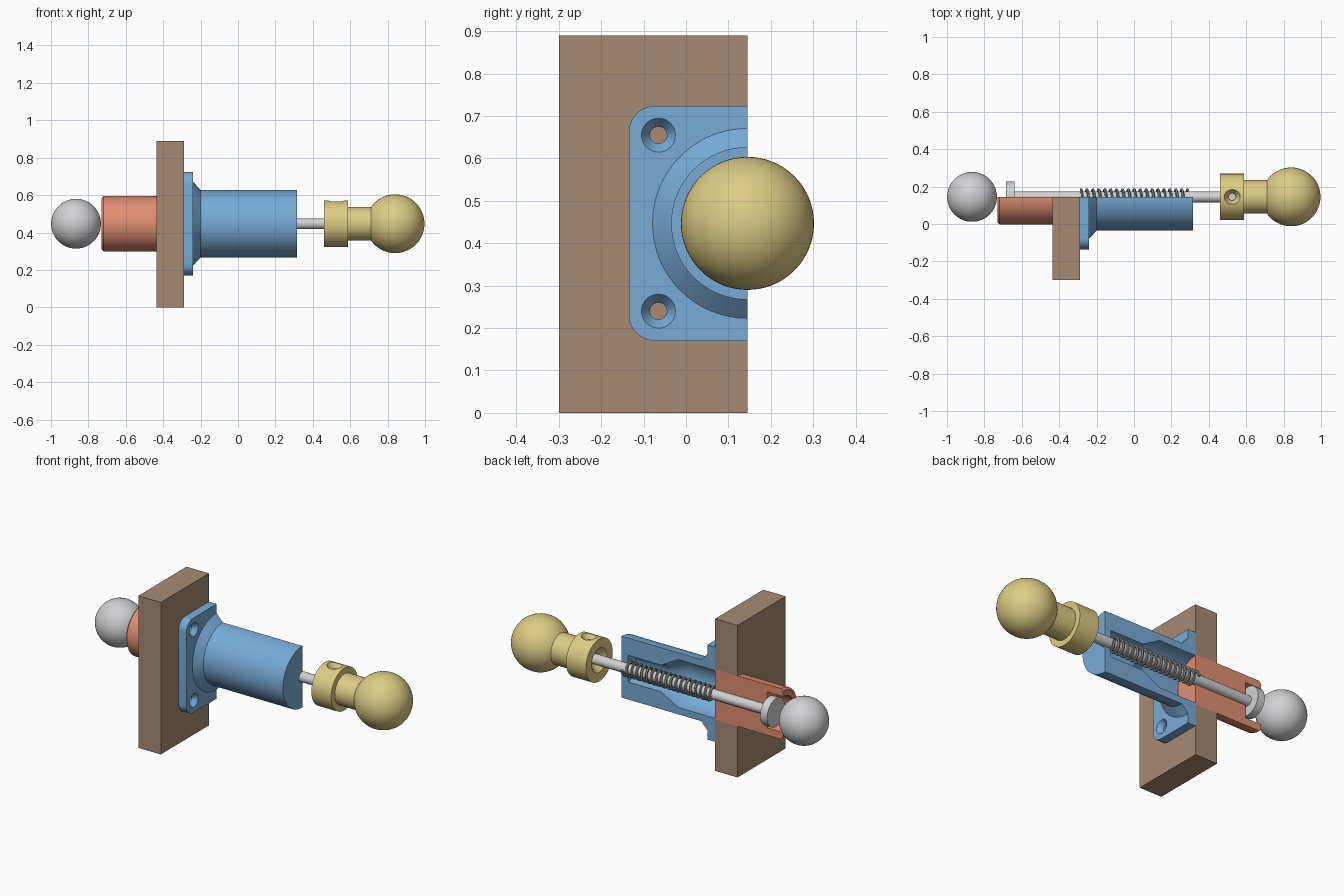
import bpy, bmesh
from math import pi, sin, cos, asin

old = bpy.data.objects.get("Cube")
if old:
    bpy.data.objects.remove(old, do_unlink=True)

CY, CZ = 0.145, 0.447      # shared axis of the turned parts, also the cut plane in y


def material(name, srgb):
    lin = [((c + 0.055) / 1.055) ** 2.4 for c in srgb] + [1]
    m = bpy.data.materials.new(name)
    m.use_nodes = True
    m.diffuse_color = lin
    m.node_tree.nodes["Principled BSDF"].inputs["Base Color"].default_value = lin
    return m


BLUE = material("blue", (0.47, 0.67, 0.84))
BROWN = material("brown", (0.65, 0.54, 0.45))
COPPER = material("copper", (0.88, 0.56, 0.45))
BRASS = material("brass", (0.87, 0.80, 0.52))
STEEL = material("light steel", (0.82, 0.82, 0.83))
DARK = material("spring steel", (0.58, 0.58, 0.59))


def activate(ob):
    bpy.ops.object.select_all(action='DESELECT')
    ob.select_set(True)
    bpy.context.view_layer.objects.active = ob


def smooth(ob):
    activate(ob)
    bpy.ops.object.shade_smooth_by_angle(angle=0.45)


def finish(name, bm, mat):
    bmesh.ops.remove_doubles(bm, verts=bm.verts, dist=1e-5)
    loose = [e for e in bm.edges if not e.link_faces]
    bmesh.ops.delete(bm, geom=loose, context='EDGES')
    bmesh.ops.recalc_face_normals(bm, faces=bm.faces)
    me = bpy.data.meshes.new(name)
    bm.to_mesh(me)
    bm.free()
    me.materials.append(mat)
    ob = bpy.data.objects.new(name, me)
    bpy.context.collection.objects.link(ob)
    smooth(ob)
    return ob


def lathe(name, profile, mat, half=False, cy=CY, cz=CZ, n=64):
    """Turn (x, radius) points about the x axis; half keeps the front side with a cut face."""
    bm = bmesh.new()
    steps = n // 2 if half else n
    rings = []
    for i in range(steps + 1 if half else steps):
        t = 2 * pi * i / n
        rings.append([bm.verts.new((x, cy - r * sin(t), cz + r * cos(t))) for x, r in profile])
    k = len(profile)
    closed = profile[0][1] > 0
    for i in range(steps):
        a, b = rings[i], rings[(i + 1) % len(rings)]
        for j in range(k if closed else k - 1):
            j2 = (j + 1) % k
            bm.faces.new((a[j], a[j2], b[j2], b[j]))
    if half:
        bm.faces.new(rings[0])
        bm.faces.new(rings[-1])
    return finish(name, bm, mat)


def slab(name, outline, x0, x1, mat):
    """Extrude a (y, z) outline along x."""
    bm = bmesh.new()
    face = bm.faces.new([bm.verts.new((x0, y, z)) for y, z in outline])
    ext = bmesh.ops.extrude_face_region(bm, geom=[face], use_keep_orig=True)["geom"]
    bmesh.ops.translate(bm, vec=(x1 - x0, 0, 0),
                        verts=[v for v in ext if isinstance(v, bmesh.types.BMVert)])
    return finish(name, bm, mat)


def arc(cy, cz, r, a0, a1, n):
    return [(cy + r * cos(a0 + (a1 - a0) * i / n), cz + r * sin(a0 + (a1 - a0) * i / n))
            for i in range(n + 1)]


def cut(ob, cutter):
    cutter.hide_render = True
    activate(ob)
    mod = ob.modifiers.new("cut", 'BOOLEAN')
    mod.operation, mod.solver, mod.object = 'DIFFERENCE', 'EXACT', cutter
    bpy.ops.object.modifier_apply(modifier=mod.name)
    bpy.data.objects.remove(cutter, do_unlink=True)
    smooth(ob)


def ball(name, x, r, mat):
    pts = [(x - r * cos(pi * i / 32), r * sin(pi * i / 32)) for i in range(33)]
    pts[0], pts[-1] = (x - r, 0), (x + r, 0)
    return lathe(name, pts, mat)


# Wall panel with a half-round notch for the bushing
notch = arc(CY, CZ, 0.148, pi / 2, 3 * pi / 2, 32)
slab("wall_panel", [(CY, 0.89), *notch, (CY, 0), (-0.3, 0), (-0.3, 0.89)],
     -0.435, -0.29, BROWN)

# Sectioned bushing with a pocket for the stop collar
lathe("bushing", [(-0.73, 0.105), (-0.73, 0.136), (-0.718, 0.148), (-0.29, 0.148),
                  (-0.29, 0.031), (-0.625, 0.031), (-0.625, 0.105)], COPPER, half=True)

# Mounting flange with rounded corners, bore and countersunk holes
c, y0, z0, z1 = 0.062, -0.135, 0.17, 0.724
flange = slab("housing_flange",
              [(CY, z1), *arc(CY, CZ, 0.14, pi / 2, 3 * pi / 2, 32), (CY, z0),
               *arc(y0 + c, z0 + c, c, 3 * pi / 2, pi, 10),
               *arc(y0 + c, z1 - c, c, pi, pi / 2, 10)], -0.29, -0.24, BLUE)
for z in (0.24, 0.655):
    cut(flange, lathe("hole_cutter", [(-0.3, 0), (-0.3, 0.02), (-0.268, 0.02),
                                      (-0.24, 0.04), (-0.23, 0.047), (-0.23, 0)],
                      BLUE, cy=-0.065, cz=z, n=32))

# Sectioned barrel of the housing with its stepped bore
lathe("housing_barrel", [(-0.24, 0.14), (-0.24, 0.224), (-0.2, 0.18), (0.315, 0.18),
                         (0.315, 0.031), (0.275, 0.031), (0.275, 0.078),
                         (0.06, 0.078), (-0.05, 0.14)], BLUE, half=True)

# Sliding rod, stop collar and end ball
lathe("rod", [(-0.66, 0), (-0.66, 0.029), (0.56, 0.029), (0.56, 0)], STEEL, n=32)
lathe("stop_collar", [(-0.685, 0), (-0.685, 0.083), (-0.64, 0.083), (-0.64, 0)], STEEL)
ball("end_ball", -0.866, 0.133, STEEL)

# Return spring
TURNS, PER = 18, 20
cu = bpy.data.curves.new("spring", 'CURVE')
cu.dimensions = '3D'
cu.bevel_depth, cu.bevel_resolution, cu.use_fill_caps = 0.0075, 1, True
sp = cu.splines.new('POLY')
sp.points.add(TURNS * PER)
for i, p in enumerate(sp.points):
    t = 2 * pi * i / PER
    p.co = (-0.283 + 0.57 * i / (TURNS * PER), CY + 0.039 * cos(t), CZ + 0.039 * sin(t), 1)
cu.materials.append(DARK)
spring = bpy.data.objects.new("spring", cu)
bpy.context.collection.objects.link(spring)
activate(spring)
bpy.ops.object.convert(target='MESH')
smooth(bpy.context.view_layer.objects.active)

# Turned knob: collar, neck and ball in one piece
R, NECK = 0.157, 0.09
a0 = asin(NECK / R)
dome = [(0.84 - R * cos(a0 + (pi - a0) * i / 28), R * sin(a0 + (pi - a0) * i / 28))
        for i in range(28)]
knob = lathe("knob", [(0.5, 0), (0.5, 0.03), (0.46, 0.07), (0.46, 0.124), (0.588, 0.124),
                      (0.588, NECK), *dome, (0.84 + R, 0)], BRASS)

# Countersunk set screw on top of the knob collar
bpy.ops.mesh.primitive_cone_add(vertices=32, radius1=0.02, radius2=0.055, depth=0.06,
                                location=(0.525, CY, CZ + 0.115))
cut(knob, bpy.context.object)
bpy.ops.mesh.primitive_cylinder_add(vertices=24, radius=0.02, depth=0.05,
                                    location=(0.525, CY, CZ + 0.07))
screw = bpy.context.object
screw.name = "set_screw"
screw.data.materials.append(STEEL)
smooth(screw)
